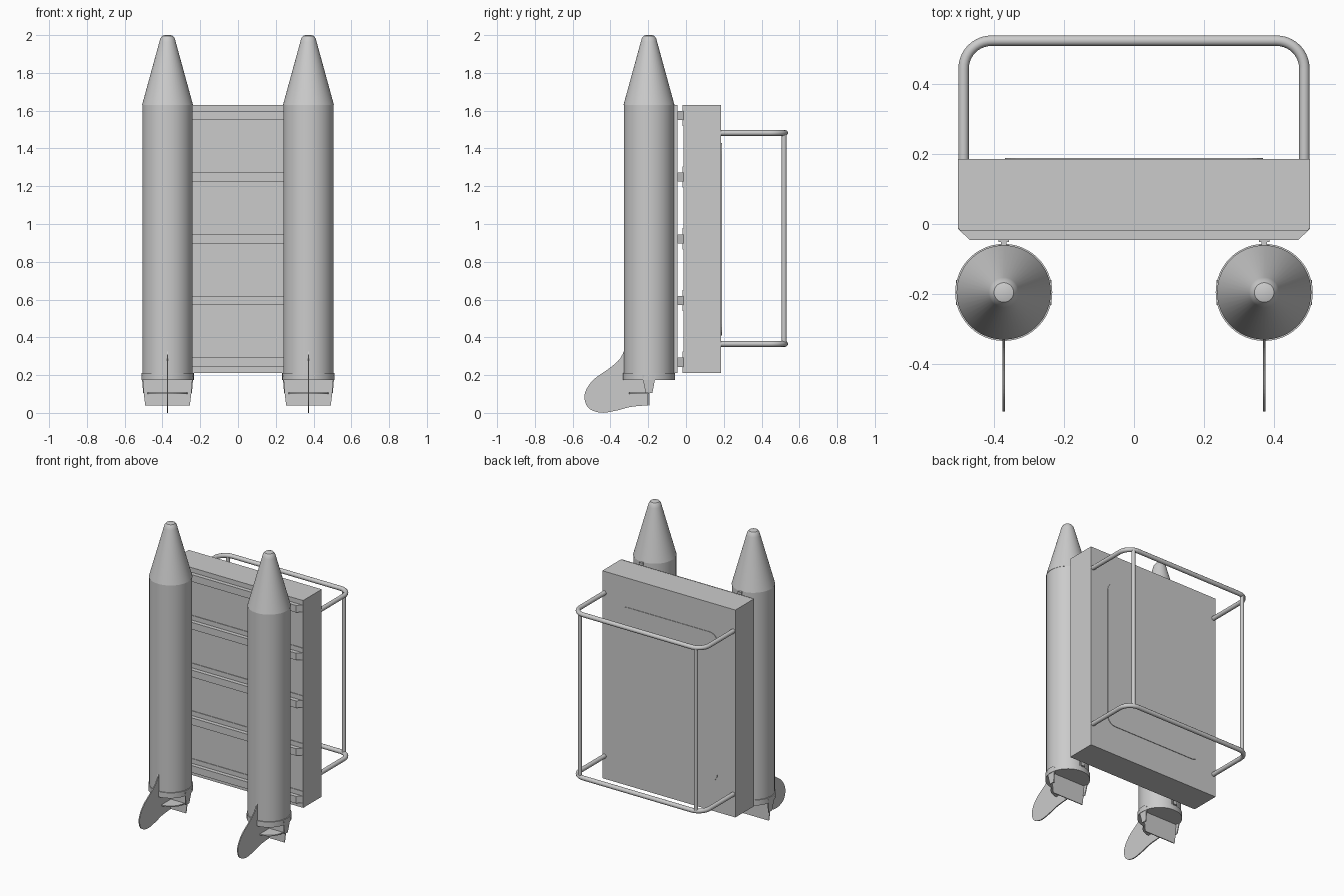
import bpy, bmesh, math
from mathutils import Vector

cube = bpy.data.objects.get("Cube")
if cube:
    bpy.data.objects.remove(cube, do_unlink=True)

grey = bpy.data.materials.new("light_grey")
grey.use_nodes = True
grey.diffuse_color = (0.6, 0.6, 0.6, 1)
for node in grey.node_tree.nodes:
    if node.type == 'BSDF_PRINCIPLED':
        node.inputs["Base Color"].default_value = grey.diffuse_color

TANK_X, TANK_Y = 0.373, -0.196
BACK = 0.186


def finish(name, bm, smooth=False):
    bmesh.ops.recalc_face_normals(bm, faces=bm.faces)
    mesh = bpy.data.meshes.new(name)
    bm.to_mesh(mesh)
    bm.free()
    mesh.materials.append(grey)
    obj = bpy.data.objects.new(name, mesh)
    bpy.context.collection.objects.link(obj)
    if smooth:
        bpy.ops.object.select_all(action='DESELECT')
        obj.select_set(True)
        bpy.context.view_layer.objects.active = obj
        bpy.ops.object.shade_smooth_by_angle(angle=math.radians(30))
    return obj


def box(name, low, high):
    bm = bmesh.new()
    bmesh.ops.create_cube(bm, size=1)
    for v in bm.verts:
        v.co = [(a + b) / 2 + c * (b - a) for a, b, c in zip(low, high, v.co)]
    return finish(name, bm)


def plate(name, outline, offset):
    """Extrude a flat outline of 3D points along offset."""
    bm = bmesh.new()
    half = Vector(offset) / 2
    face = bm.faces.new([bm.verts.new(Vector(p) - half) for p in outline])
    ext = bmesh.ops.extrude_face_region(bm, geom=[face])
    bmesh.ops.translate(bm, vec=offset,
                        verts=[g for g in ext["geom"] if isinstance(g, bmesh.types.BMVert)])
    return finish(name, bm)


def lathe(name, profile, x, y):
    bm = bmesh.new()
    verts = [bm.verts.new((x + r, y, z)) for r, z in profile]
    edges = [bm.edges.new(pair) for pair in zip(verts, verts[1:])]
    bmesh.ops.spin(bm, geom=verts + edges, cent=(x, y, 0), axis=(0, 0, 1),
                   angle=math.tau, steps=48)
    bmesh.ops.remove_doubles(bm, verts=bm.verts, dist=0.0001)
    return finish(name, bm, True)


def tube(name, points, radius):
    curve = bpy.data.curves.new(name, 'CURVE')
    curve.dimensions = '3D'
    curve.bevel_depth = radius
    curve.bevel_resolution = 4
    curve.use_fill_caps = True
    spline = curve.splines.new('POLY')
    spline.points.add(len(points) - 1)
    for p, co in zip(spline.points, points):
        p.co = (*co, 1)
    spline.use_smooth = True
    curve.materials.append(grey)
    obj = bpy.data.objects.new(name, curve)
    bpy.context.collection.objects.link(obj)


def arc(cx, cy, r, start, end, steps=10):
    return [(cx + r * math.cos(math.radians(start + (end - start) * i / steps)),
             cy + r * math.sin(math.radians(start + (end - start) * i / steps)))
            for i in range(steps + 1)]


def smooth_path(points, steps=6):
    """Catmull-Rom curve through 2D points."""
    pts = [Vector(p) for p in points]
    pts = [pts[0]] + pts + [pts[-1]]
    out = []
    for a, b, c, d in zip(pts, pts[1:], pts[2:], pts[3:]):
        for i in range(steps):
            t = i / steps
            out.append(b + (c - a) * t / 2 + (a - b * 2.5 + c * 2 - d / 2) * t * t
                       + (b * 1.5 - a / 2 - c * 1.5 + d / 2) * t ** 3)
    return out + [pts[-1]]


# Main body and its raised back panel
box("body_box", (-0.504, -0.014, 0.21), (0.504, BACK, 1.63))
corners = []
for sx, sz, a in ((1, 1, 0), (-1, 1, 90), (-1, -1, 180), (1, -1, 270)):
    corners += arc(sx * 0.31, 0.92 + sz * 0.45, 0.06, a, a + 90, 6)
plate("back_panel", [(x, BACK + 0.001, z) for x, z in corners], (0, 0.005, 0))

# Five horizontal ribs with sloping ends and thin base flanges
for i in range(5):
    z = 0.268 + i * 0.3268
    plate("cross_rib", [(-0.504, -0.014, z), (-0.47, -0.046, z),
                        (0.47, -0.046, z), (0.504, -0.014, z)], (0, 0, 0.048))
    box("rib_flange", (-0.5, -0.018, z - 0.056), (0.5, -0.013, z + 0.056))

# Rounded guard rails and the posts joining them
bend = arc(0.408, 0.445, 0.08, 0, 90)
half_rail = [(0.488, BACK - 0.01)] + bend
rail = half_rail + [(-x, y) for x, y in reversed(half_rail)]
for name, z in (("upper_guard_rail", 1.482), ("lower_guard_rail", 0.365)):
    tube(name, [(x, y, z) for x, y in rail], 0.015)
for side in (-1, 1):
    tube("guard_post", [(side * 0.44, 0.519, 0.365), (side * 0.44, 0.519, 1.482)], 0.013)

# Tanks with their noses, mounts and tail surfaces
nose = [(0.135, 1.63), (0.043, 1.965), (0.038, 1.983), (0.028, 1.996), (0.015, 2.0), (0, 2.0)]
fin_curve = smooth_path([(-0.329, 0.325), (-0.355, 0.28), (-0.41, 0.233), (-0.485, 0.18),
                         (-0.527, 0.125), (-0.537, 0.075), (-0.515, 0.025), (-0.45, 0.001),
                         (-0.37, 0.012), (-0.29, 0.032), (-0.2, 0.04)])
for side in (-1, 1):
    x, y = side * TANK_X, TANK_Y
    lathe("tank", [(0, 0.178), (0.133, 0.178), (0.133, 1.63)] + nose, x, y)
    lathe("tail_collar", [(0.13, 0.175), (0.139, 0.175), (0.139, 0.212), (0.13, 0.212)], x, y)

    # I-section mounting strip
    for half, front, rear in ((0.015, -0.069, -0.06), (0.008, -0.062, -0.05), (0.015, -0.052, -0.045)):
        box("mount_strip", (x - half, front, 0.21), (x + half, rear, 1.63))

    # Curved front fin, cross plate and half-round shelf
    plate("front_fin", [(x, p[0], p[1]) for p in fin_curve]
          + [(x, -0.2, 0.2), (x, -0.325, 0.2)], (0.007, 0, 0))
    plate("cross_plate", [(x - 0.137, y, 0.19), (x - 0.118, y, 0.04),
                          (x + 0.118, y, 0.04), (x + 0.137, y, 0.19)], (0, 0.006, 0))
    plate("half_round_shelf", [(px, py, 0.103) for px, py in arc(x, y, 0.106, 180, 360, 20)],
          (0, 0, 0.008))

    # Tapered tabs hanging from the collar
    for s in (-1, 1):
        tx = x + s * 0.134
        plate("collar_tab", [(tx, y - 0.036, 0.2), (tx - s * 0.008, y - 0.018, 0.105),
                             (tx - s * 0.008, y + 0.018, 0.105), (tx, y + 0.036, 0.2)],
              (0.006, 0, 0))
